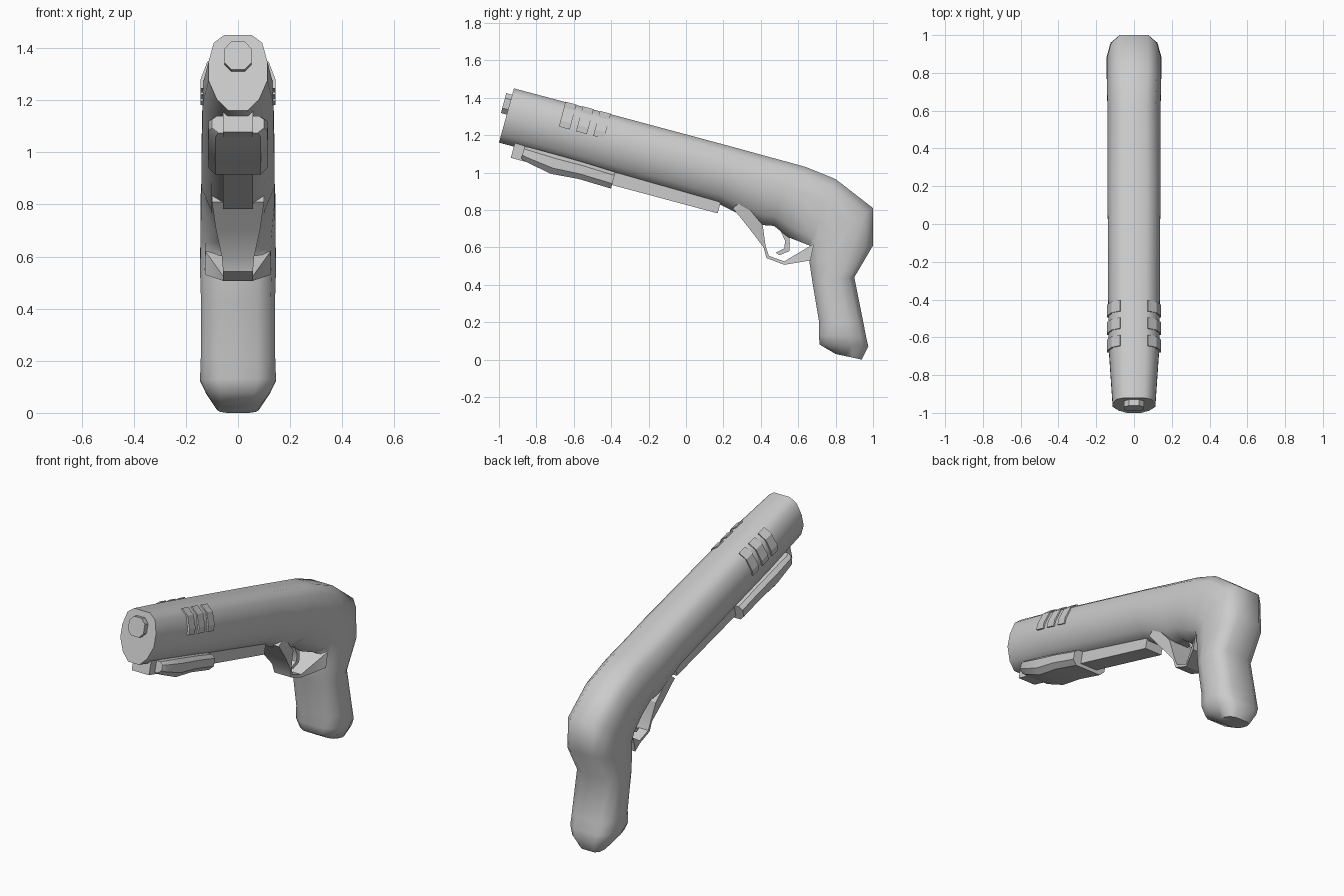
import bpy, bmesh, math

if "Cube" in bpy.data.objects:
    bpy.data.objects.remove(bpy.data.objects["Cube"])

AXIS, DOWN, ORIGIN = (0.966, -0.259), (-0.259, -0.966), (-0.92, 1.45)


def barrel_point(s, t):
    """Side-view point at s along the tilted barrel, t below its top edge."""
    return tuple(ORIGIN[i] + s * AXIS[i] + t * DOWN[i] for i in range(2))


def loft(name, rings, angle=40):
    """Skin closed rings of 3D points and cap both ends."""
    bm = bmesh.new()
    vs = [[bm.verts.new(p) for p in r] for r in rings]
    n = len(rings[0])
    for a, b in zip(vs, vs[1:]):
        for i in range(n):
            j = (i + 1) % n
            bm.faces.new((a[i], a[j], b[j], b[i]))
    bm.faces.new(vs[0])
    bm.faces.new(vs[-1])
    bmesh.ops.recalc_face_normals(bm, faces=bm.faces[:])
    me = bpy.data.meshes.new(name)
    bm.to_mesh(me)
    bm.free()
    ob = bpy.data.objects.new(name, me)
    bpy.context.collection.objects.link(ob)
    bpy.ops.object.select_all(action='DESELECT')
    ob.select_set(True)
    bpy.context.view_layer.objects.active = ob
    bpy.ops.object.shade_smooth_by_angle(angle=math.radians(angle))
    return ob


def ring(top, bottom, width, profile):
    """Symmetric section between two side-view points; profile = (t, width share)."""
    half = [(f * width, top[0] + t * (bottom[0] - top[0]),
             top[1] + t * (bottom[1] - top[1])) for t, f in profile]
    return half + [(-x, y, z) for x, y, z in reversed(half)]


BARREL = [(0, .47), (.1, .82), (.35, 1), (.6, 1), (.85, .72), (1, .33)]
GRIP = [(0, .52), (.12, .85), (.35, 1), (.65, 1), (.88, .88), (1, .52)]
BOX = [(0, 1), (1, 1)]

# Body: barrel, receiver and grip in one skin
barrel = [((-.92, 1.45), (-1.0, 1.16), .113),
          ((-.60, 1.365), (-.68, 1.075), .135),
          ((.25, 1.137), (.17, .835), .14),
          ((.45, 1.082), (.40, .72), .14),
          ((.55, 1.055), (.47, .715), .14),
          ((.64, 1.03), (.545, .655), .14)]
grip = [((.80, .965), (.66, .61), .143),
        ((1.0, .81), (.655, .58), .143),
        ((1.0, .61), (.66, .52), .146),
        ((.90, .44), (.675, .42), .142),
        ((.95, .19), (.71, .21), .143),
        ((.963, .12), (.71, .13), .146),
        ((.975, .07), (.715, .08), .122),
        ((.94, 0), (.80, .03), .08)]
loft("body", [ring(*s, BARREL) for s in barrel] + [ring(*s, GRIP) for s in grip], 50)

# Muzzle plug
plug = [(0, .5), (.25, 1), (.75, 1), (1, .5)]
loft("muzzle_plug", [ring(barrel_point(s, .035), barrel_point(s, .145), .052, plug)
                     for s in (-.033, .03)], 30)

# Raised side ribs
RIB = [(.075, -.003), (.118, .03), (.144, .1), (.144, .135), (.10, .135), (.06, .03)]
for side, label in ((1, "right"), (-1, "left")):
    for i in range(3):
        s0 = .285 + .095 * i
        loft(f"{label}_rib_{i + 1}",
             [[(side * x, *barrel_point(s, t)) for x, t in RIB] for s in (s0, s0 + .06)], 20)

# Rail below the barrel
loft("under_rail", [ring(barrel_point(s, .27), barrel_point(s, .363), .058, BOX)
                    for s in (.08, 1.225)], 20)

# Sliding fore-end
FORE = [(0, .8), (.2, 1), (.7, 1), (1, .76)]
fore = [(.135, .285, .352, .1), (.16, .283, .362, .113), (.31, .283, .39, .115),
        (.46, .285, .378, .115), (.64, .292, .383, .113)]
loft("fore_end", [ring(barrel_point(s, a), barrel_point(s, b), w, FORE)
                  for s, a, b, w in fore], 35)

# Trigger guard, flaring into the grip
guard = [((.30, .85), (.25, .81), .10),
         ((.41, .72), (.335, .705), .085),
         ((.425, .61), (.415, .60), .062),
         ((.443, .555), (.43, .543), .057),
         ((.525, .525), (.525, .507), .057),
         ((.685, .62), (.665, .53), .125)]
loft("trigger_guard", [ring(*s, BOX) for s in guard], 30)

# Curved trigger
trigger = [((.55, .69), (.50, .70), .028),
           ((.555, .62), (.53, .635), .026),
           ((.552, .58), (.525, .595), .024),
           ((.50, .558), (.48, .572), .02)]
loft("trigger", [ring(*s, BOX) for s in trigger], 40)
